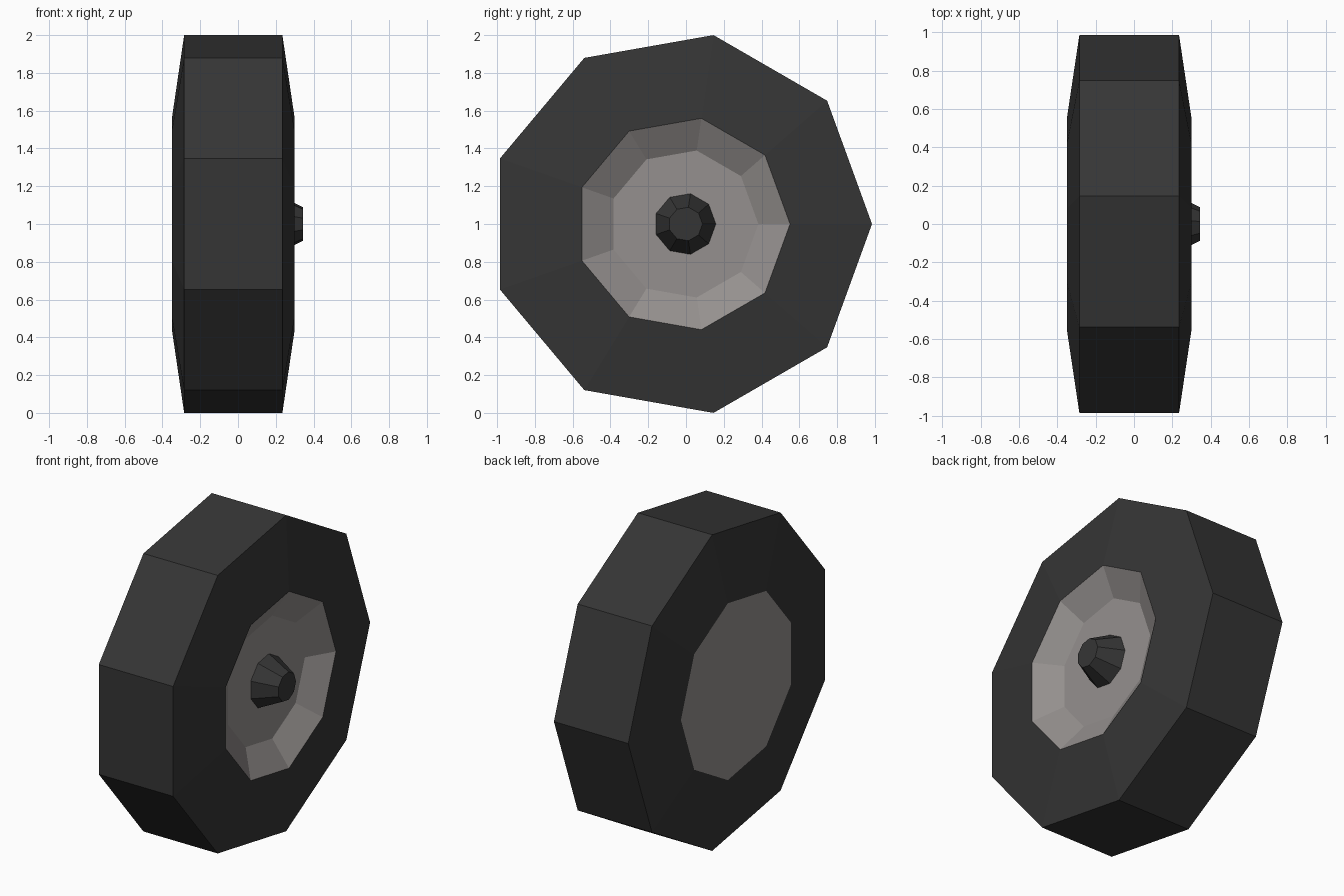
import bpy, bmesh, math

if "Cube" in bpy.data.objects:
    bpy.data.objects.remove(bpy.data.objects["Cube"])

SIDES = 9


def material(name, rgb):
    m = bpy.data.materials.new(name)
    m.diffuse_color = (*rgb, 1)
    m.use_nodes = True
    m.node_tree.nodes["Principled BSDF"].inputs["Base Color"].default_value = m.diffuse_color
    return m


def lathe(name, profile, mat, cap_start=False, cap_end=False):
    """Nine-sided solid around the x axis; profile = (x, radius) from left to right."""
    bm = bmesh.new()
    rings = []
    for x, r in profile:
        ring = []
        for i in range(SIDES):
            a = 2 * math.pi * i / SIDES
            # nonagon is centred by its bounding box, so its axis sits slightly off y = 0
            ring.append(bm.verts.new((x, r * (math.cos(a) - 0.0302), 1 + r * math.sin(a))))
        rings.append(ring)
    for a, b in zip(rings, rings[1:]):
        for i in range(SIDES):
            j = (i + 1) % SIDES
            bm.faces.new((a[i], a[j], b[j], b[i]))
    if cap_start:
        bm.faces.new(list(reversed(rings[0])))
    if cap_end:
        bm.faces.new(rings[-1])
    bm.normal_update()
    me = bpy.data.meshes.new(name)
    bm.to_mesh(me)
    bm.free()
    me.materials.append(mat)
    ob = bpy.data.objects.new(name, me)
    bpy.context.collection.objects.link(ob)
    return ob


rubber = material("dark_rubber", (0.036, 0.036, 0.036))
metal = material("warm_grey_metal", (0.300, 0.280, 0.272))

R = 1.0154      # tyre radius
RIM = 0.568     # rim opening radius

# Tyre: flat tread with slightly bulging side walls
lathe("tyre", [(-0.35, RIM), (-0.285, R), (0.235, R), (0.30, RIM)], rubber)

# Rim: flat inner side, dished outer side
lathe("rim_back", [(-0.35, RIM), (-0.35, 0.01)], metal, cap_end=True).data.flip_normals()
lathe("rim_dish", [(0.30, RIM), (0.20, 0.395)], metal, cap_end=True)

# Hub: tapered axle cap
lathe("hub", [(0.20, 0.163), (0.345, 0.09)], rubber, cap_end=True)
